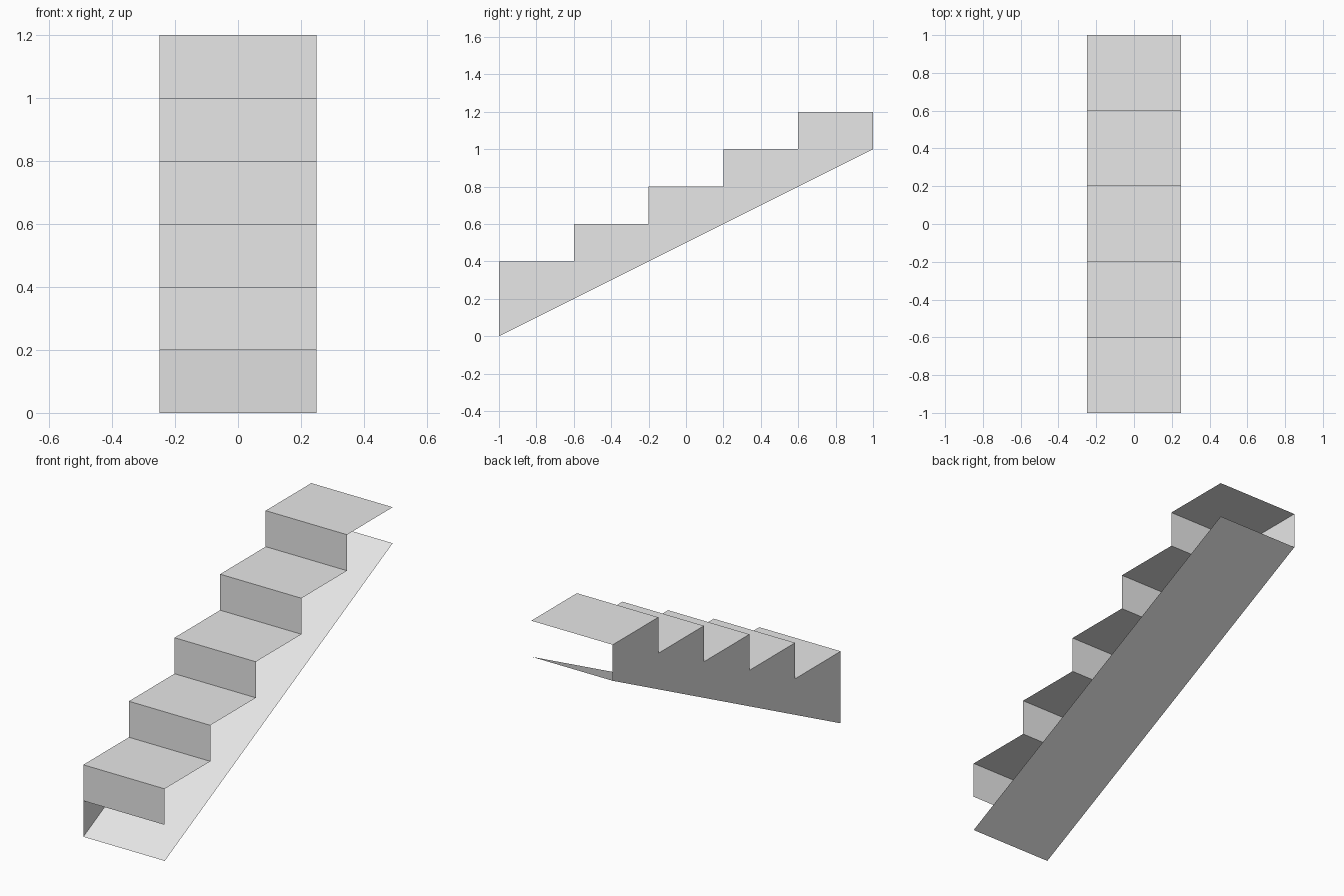
import bpy
import bmesh

cube = bpy.data.objects.get("Cube")
if cube:
    bpy.data.objects.remove(cube, do_unlink=True)

HALF_WIDTH = 0.25
STEPS = 5
RUN, RISE = 0.4, 0.2

grey = bpy.data.materials.new("light_grey")
grey.use_nodes = True
grey.diffuse_color = (0.8, 0.8, 0.8, 1)
grey.node_tree.nodes["Principled BSDF"].inputs["Base Color"].default_value = (0.8, 0.8, 0.8, 1)


def finish(name, bm):
    mesh = bpy.data.meshes.new(name)
    bm.to_mesh(mesh)
    bm.free()
    mesh.materials.append(grey)
    obj = bpy.data.objects.new(name, mesh)
    bpy.context.collection.objects.link(obj)


def ribbon(name, profile):
    """Sweep an open (y, z) profile across the width as a thin sheet."""
    bm = bmesh.new()
    rows = [[bm.verts.new((x, y, z)) for x in (-HALF_WIDTH, HALF_WIDTH)] for y, z in profile]
    for a, b in zip(rows, rows[1:]):
        bm.faces.new((a[0], a[1], b[1], b[0]))
    finish(name, bm)


# Stepped profile: one riser and one tread per step
steps = [(-1, RISE)]
for i in range(STEPS):
    y, z = -1 + i * RUN, (i + 2) * RISE
    steps += [(y, z), (y + RUN, z)]
ribbon("treads_and_risers", steps)

# Sloping underside, facing down
foot, head = (-1, 0), (1, STEPS * RISE)
ribbon("sloped_underside", [head, foot])

# Single side wall; the other side, the back and the front foot are open
bm = bmesh.new()
outline = [foot] + steps[1:] + [head]
bm.faces.new([bm.verts.new((-HALF_WIDTH, y, z)) for y, z in outline])
bm.normal_update()
for face in bm.faces:
    if face.normal.x > 0:
        face.normal_flip()
finish("side_wall", bm)
